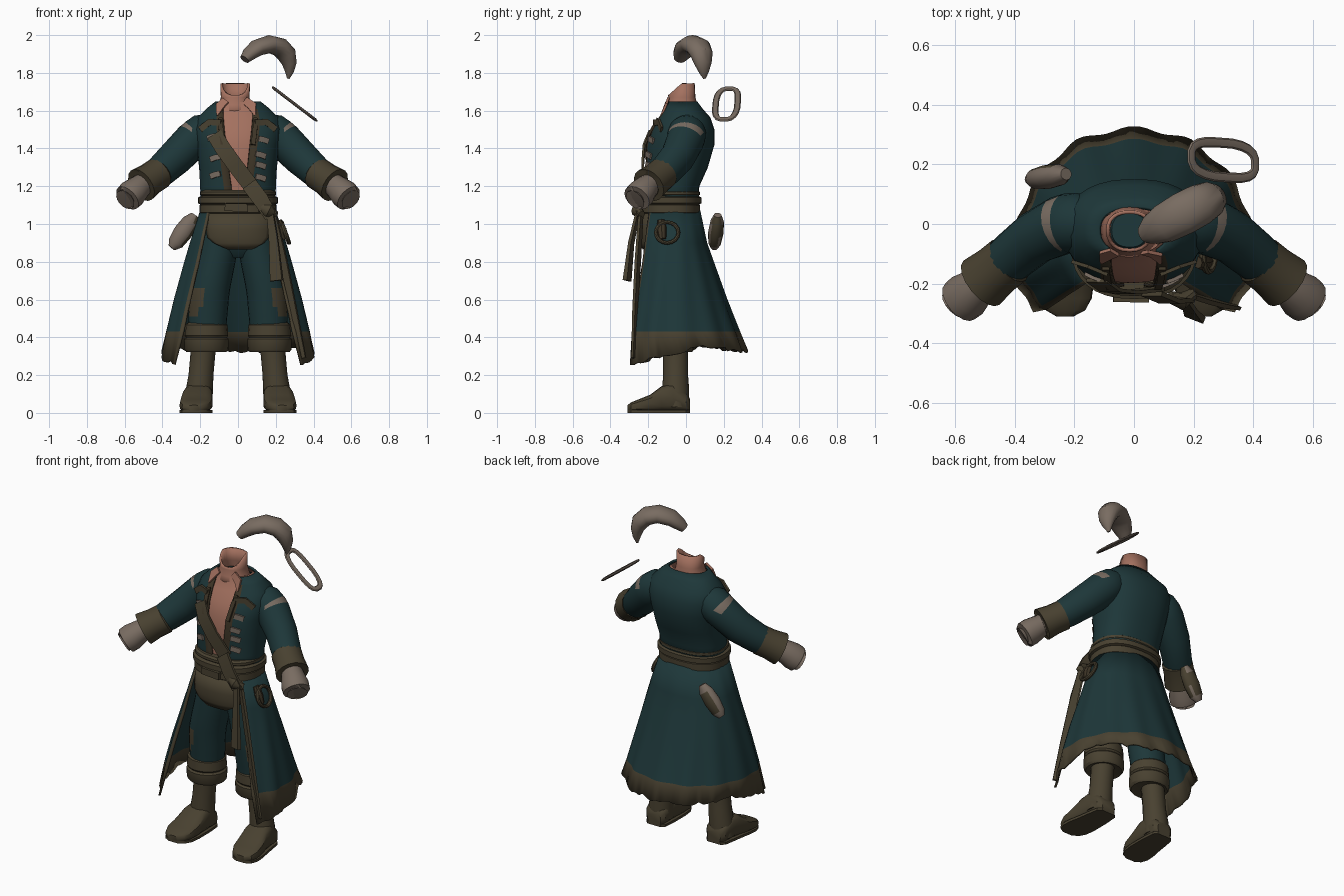
import bpy, bmesh, math, random
from mathutils import Vector

if "Cube" in bpy.data.objects:
    bpy.data.objects.remove(bpy.data.objects["Cube"])

random.seed(4)


def material(name, rgb):
    m = bpy.data.materials.new(name)
    m.diffuse_color = (*rgb, 1)
    m.use_nodes = True
    m.node_tree.nodes["Principled BSDF"].inputs["Base Color"].default_value = m.diffuse_color
    return m


TEAL = material("teal cloth", (0.0125, 0.038, 0.041))
BROWN = material("brown leather", (0.066, 0.053, 0.030))
DARK = material("dark brown", (0.046, 0.034, 0.019))
TAUPE = material("taupe linen", (0.19, 0.15, 0.12))
SKIN = material("skin", (0.37, 0.165, 0.115))


def sgnpow(v, p):
    return math.copysign(abs(v) ** p, v)


def grid(name, rings, mats, closed=True, caps=False, loop=False, rule=None, thick=0):
    """Skin a list of point rings; rule(i, j, centre, normal) picks the material."""
    bm = bmesh.new()
    vs = [[bm.verts.new(p) for p in r] for r in rings]
    n, m, ids = len(vs[0]), len(vs), []
    for i in range(m if loop else m - 1):
        for j in range(n if closed else n - 1):
            k, l = (i + 1) % m, (j + 1) % n
            bm.faces.new((vs[i][j], vs[i][l], vs[k][l], vs[k][j]))
            ids.append((i, j))
    if caps:
        bm.faces.new(vs[0])
        bm.faces.new(vs[-1])
        ids += [(0, 0), (m - 2, 0)]
    bmesh.ops.recalc_face_normals(bm, faces=bm.faces[:])
    if rule:
        for f, (i, j) in zip(bm.faces, ids):
            f.material_index = rule(i, j, f.calc_center_median(), f.normal)
    me = bpy.data.meshes.new(name)
    bm.to_mesh(me)
    bm.free()
    for mt in mats:
        me.materials.append(mt)
    ob = bpy.data.objects.new(name, me)
    bpy.context.collection.objects.link(ob)
    if thick:
        s = ob.modifiers.new("thickness", "SOLIDIFY")
        s.thickness, s.offset = thick, 0
    return ob


def wrap(rings, n=32, p=0.85, front=False, ripple=0):
    """Rounded horizontal rings (z, cx, cy, rx, ry_front, ry_back, half_gap)."""
    out = []
    for z, cx, cy, rx, rf, rb, gap in rings:
        t0 = math.asin(min(1, gap / rx) ** (1 / p)) if gap else 0
        a, b = (-t0, t0) if front else (t0, 2 * math.pi - t0)
        div = n - 1 if gap else n
        ring = []
        for k in range(n):
            t = a + (b - a) * k / div
            s, c = math.sin(t), math.cos(t)
            w = 1 - ripple * (1.1 - z) * math.cos(14 * (t - math.pi) + math.pi)
            ring.append((cx + rx * w * sgnpow(s, p),
                         cy - (rf if c > 0 else rb) * w * sgnpow(c, p), z))
        out.append(ring)
    return out


def sweep(name, pts, mats, side=(0, 0, 1), n=16, loop=False, rule=None, caps=True):
    """Elliptic or (n=4) rectangular section along points (position, a, b); b lies along side."""
    P = [Vector(p[0]) for p in pts]
    m, rings = len(P), []
    for i, (_, a, b) in enumerate(pts):
        t = P[(i + 1) % m] - P[i - 1] if loop else P[min(i + 1, m - 1)] - P[max(i - 1, 0)]
        t.normalize()
        sd = Vector(side)
        sd = (sd - t * sd.dot(t)).normalized()
        up = t.cross(sd)
        o = math.pi / 4 if n == 4 else 0
        g = math.sqrt(2) if n == 4 else 1
        rings.append([P[i] + g * (up * a * math.cos(o + k * math.tau / n)
                                  + sd * b * math.sin(o + k * math.tau / n)) for k in range(n)])
    return grid(name, rings, mats, caps=caps and not loop, loop=loop, rule=rule)


# Coat body, open in a V at the chest
coat = [(1.05, 0, -.07, .19, .14, .13, .025), (1.2, 0, -.07, .195, .135, .135, .035),
        (1.3, 0, -.05, .2, .16, .16, .05), (1.42, 0, -.035, .215, .175, .18, .063),
        (1.5, 0, -.02, .228, .16, .165, .072), (1.56, 0, -.01, .21, .135, .135, .077),
        (1.605, 0, -.015, .165, .1, .1, .078), (1.645, 0, -.02, .115, .085, .075, .075)]
grid("coat_body", wrap(coat), [TEAL, DARK], closed=False, thick=.012,
     rule=lambda i, j, c, n: int(j in (0, 30) and i < 6))
grid("chest", wrap([(z, -.01, cy, rx * .94, rf * .93, rb * .9, 0) for z, _, cy, rx, rf, rb, _ in coat]),
     [SKIN, TEAL], rule=lambda i, j, c, n: int(c.y > -.05 and c.z < 1.62))


def front_y(x, z):
    """Depth of the coat front at a given x and z."""
    for lo, hi in zip(coat, coat[1:]):
        if z <= hi[0]:
            break
    f = max(0, min(1, (z - lo[0]) / (hi[0] - lo[0])))
    cy, rx, rf = (lo[k] + f * (hi[k] - lo[k]) for k in (2, 3, 4))
    s = min(.99, abs(x) / rx) ** (1 / .85)
    return cy - rf * (1 - s * s) ** .425


def ribbon(name, pts, mat, width, off=.012, side=(1, 0, 0)):
    """Flat strip lying on the coat front, through (x, z) points."""
    sweep(name, [((x, front_y(x, z) - off, z), .006, width) for x, z in pts], [mat], side, n=4)


# Neck with rim cut away at the front, and dark lining
neck = wrap([(1.58, -.015, -.02, .1, .09, .075, 0), (1.63, -.015, -.02, .08, .078, .075, 0),
             (1.67, -.015, -.02, .07, .068, .064, 0), (1.745, -.015, -.02, .073, .068, .06, 0)], 24)
neck[-1] = [(x, y, z - 1.0 * max(0, -.025 - y)) for x, y, z in neck[-1]]
grid("neck", neck, [SKIN], thick=.012)
grid("neck_lining", wrap([(1.6, -.015, -.02, .08, .07, .06, 0), (1.635, -.015, -.02, .06, .058, .055, 0)], 20),
     [TEAL], caps=True)

# Coat skirt, open in front, brown hem and edges
skirt = wrap([(1.07, 0, -.07, .195, .18, .14, .15), (.9, 0, -.07, .25, .205, .175, .185),
              (.8, 0, -.08, .28, .205, .22, .205), (.6, 0, -.1, .335, .225, .31, .25),
              (.43, 0, -.11, .375, .25, .385, .285), (.315, 0, -.12, .4, .285, .435, .33)],
             n=72, p=.94, ripple=.025)
skirt[-1] = [(x, y, z + (.04 - .24 * max(0, .1 - y) - .14 * max(0, y - .1)) + random.uniform(-.012, .008))
             for x, y, z in skirt[-1]]
grid("coat_skirt", skirt, [TEAL, BROWN], closed=False, thick=.012,
     rule=lambda i, j, c, n: int(i == 4 or j in (0, 70)))

# Belt in two wraps, with knot
for k, (z0, z1, g) in enumerate([(1.05, 1.11, .014), (1.1, 1.15, .022), (1.145, 1.18, .012)]):
    zs = [(z0, 0), (z0 + .01, g), (z1 - .01, g), (z1, 0)]
    grid("belt_%d" % (k + 1), wrap([(z, 0, -.075, .19 + e, .155 + e, .136 + e, 0) for z, e in zs]), [BROWN],
         caps=True)
sweep("belt_buckle", [((-.07, -.25, 1.09), .012, .02), ((.05, -.252, 1.085), .012, .022)], [BROWN], n=4)
sweep("belt_knot", [((.12, -.245, 1.09), .02, .025), ((.16, -.26, 1.07), .03, .035), ((.2, -.235, 1.05), .02, .02)],
      [BROWN], n=10)

# Hips and front apron
grid("trouser_seat", wrap([(1.06, 0, -.07, .18, .13, .13, 0), (.95, 0, -.07, .19, .13, .13, 0),
                           (.86, 0, -.075, .17, .1, .11, 0), (.82, 0, -.08, .06, .06, .07, 0)]), [TEAL], caps=True)
grid("apron", wrap([(1.06, 0, -.07, .2, .16, .1, .165), (.97, 0, -.07, .205, .17, .1, .165),
                    (.93, 0, -.07, .205, .17, .1, .16), (.9, .005, -.07, .2, .165, .1, .13),
                    (.868, .01, -.07, .2, .155, .1, .065)], n=14, front=True), [BROWN], closed=False, thick=.012)

# Sash across the chest and its hanging tails
ribbon("chest_sash", [(-.125, 1.475), (-.08, 1.4), (-.015, 1.31), (.07, 1.2)], BROWN, .042, .02, (1, 0, .75))
sweep("sash_lower", [((.06, -.235, 1.21), .008, .042), ((.12, -.26, 1.13), .008, .042),
                     ((.175, -.255, 1.04), .008, .035)], [BROWN], (1, 0, .75), n=4)
sweep("sash_tail_long", [((.17, -.255, 1.06), .007, .018), ((.19, -.29, .9), .008, .025),
                         ((.205, -.312, .7), .012, .034)], [BROWN], (1, -.4, 0), n=4)
sweep("sash_tail_thin", [((.19, -.24, 1.04), .008, .016), ((.24, -.255, .8), .008, .022),
                         ((.295, -.27, .55), .008, .016), ((.345, -.278, .29), .006, .016)], [BROWN], (1, -.5, 0), n=4)

# Coat buttons, lapel trims and shirt collar flaps
for s, zs in ((-1, [1.46, 1.35, 1.26]), (1, [1.445, 1.365, 1.31, 1.245])):
    for k, z in enumerate(zs):
        x = .135 if k == 0 else .12
        ribbon("button_tab", [(s * (x - .026), z + .007), (s * x, z + .002), (s * (x + .026), z - .008)],
               TAUPE, .015, .012, (0, 0, 1))
    ribbon("lapel_trim", [(s * .2, 1.5), (s * .15, 1.54), (s * .09, 1.535)], BROWN, .017, .018, (0, 0, 1))
    ribbon("lapel_edge", [(s * .095, 1.56), (s * .088, 1.48), (s * .08, 1.42)], DARK, .012, .014)
    sweep("shirt_collar", [((s * .05 - .015, -.095, 1.655), .006, .02), ((s * .085 - .01, -.105, 1.625), .006, .024),
                           ((s * .1 - .01, -.13, 1.575), .005, .004)], [SKIN], n=4, side=(1, 0, .4))

for s in (1, -1):
    # Sleeve with pale shoulder stripe, turned cuff, linen at the wrist
    sleeve = [((.12, .005, 1.51), .078, .08), ((.19, .005, 1.485), .1, .098), ((.218, .002, 1.462), .102, .1),
              ((.24, -.003, 1.443), .1, .1), ((.33, -.045, 1.353), .09, .095),
              ((.41, -.11, 1.28), .084, .086), ((.48, -.17, 1.225), .072, .072)]
    cuff = [((.42, -.12, 1.27), .07, .07), ((.42, -.122, 1.268), .088, .086), ((.465, -.158, 1.238), .088, .086),
            ((.512, -.197, 1.206), .096, .095), ((.51, -.195, 1.207), .07, .07)]
    linen = [((.49, -.18, 1.22), .058, .058), ((.525, -.21, 1.193), .066, .066), ((.56, -.24, 1.161), .08, .076),
             ((.585, -.26, 1.138), .078, .074), ((.597, -.27, 1.128), .06, .058), ((.575, -.25, 1.147), .03, .03)]

    def flip(pts):
        return [((s * p[0], p[1], p[2]), a, b) for p, a, b in pts]

    sweep("sleeve", flip(sleeve), [TEAL, TAUPE], n=20,
          rule=lambda i, j, c, n: int(i == 2 and n.z > .3 and c.y < .09))
    sweep("sleeve_cuff", flip(cuff), [BROWN])
    sweep("wrist_linen", flip(linen), [TAUPE])

    # Trouser leg with worn knee patch and rolled hem
    grid("trouser_leg", wrap([(z, s * cx, cy, rx, ry, ry, 0) for z, cx, cy, rx, ry in
                              [(.99, .09, -.075, .1, .12), (.85, .108, -.08, .104, .115), (.74, .132, -.08, .107, .11),
                               (.66, .148, -.082, .107, .105), (.61, .154, -.08, .106, .1), (.56, .157, -.077, .105, .099),
                               (.51, .16, -.072, .103, .097), (.45, .162, -.068, .1, .095)]], 24, 1),
         [TEAL, BROWN], caps=True,
         rule=lambda i, j, c, n: int(n.y < -.2 and abs(c.x) > (.2, .2, .2, .17, .19, .215, .2)[i] and 2 < i < 6))
    grid("trouser_hem", wrap([(z, s * .167, -.065, r, r * .95, r * .92, 0) for z, r in
                              [(.478, .098), (.465, .112), (.41, .115), (.4, .108), (.39, .118), (.335, .116),
                               (.322, .106), (.33, .075)]], 20, 1), [BROWN], caps=True)

    # Boot shaft, foot and sole
    grid("boot_shaft", wrap([(z, s * cx, -.055, rx, ry, ry, 0) for z, cx, rx, ry in
                             [(.42, .178, .068, .068), (.3, .187, .066, .066), (.2, .196, .066, .066),
                              (.12, .205, .072, .072), (.03, .21, .074, .07)]], 16, 1), [BROWN], caps=True)
    foot = [(.02, .205, .045, .07), (.0, .207, .066, .1), (-.07, .21, .075, .15), (-.13, .214, .08, .135),
            (-.19, .22, .086, .09), (-.25, .226, .084, .066), (-.29, .23, .066, .05), (-.31, .232, .03, .035)]
    grid("boot_foot", [[(s * (cx + w * sgnpow(math.cos(k * math.tau / 16), .6)), y,
                         .006 + h * (.5 + .5 * sgnpow(math.sin(k * math.tau / 16), .6)))
                        for k in range(16)] for y, cx, w, h in foot], [BROWN], caps=True)
    sole = [(s * (cx + d * w), y) for d, ft in ((1, foot), (-1, foot[::-1])) for y, cx, w, h in ft]
    grid("boot_sole", [[(x, y, z) for x, y in sole] for z in (0, .015)], [BROWN], caps=True)

# Loop and small pouch hanging at the left hip
sweep("hip_loop", [((.25 + .02 * math.sin(t), -.1 + .06 * math.cos(t), .955 - .055 * math.sin(t)), .01, .012)
                   for t in [k * math.tau / 16 for k in range(16)]], [BROWN], (1, 0, 0), n=8, loop=True)
sweep("hip_pouch", [((.215, -.13, 1.02), .015, .02), ((.235, -.13, .97), .022, .028), ((.25, -.125, .92), .016, .02)],
      [DARK], (0, 1, 0), n=8)

# Loose pouch behind the other hip
sweep("loose_pouch", [((-.352, .15, .874), .02, .018), ((-.33, .152, .9), .042, .034), ((-.292, .158, .955), .05, .041),
                      ((-.252, .165, 1.012), .044, .036), ((-.228, .168, 1.047), .022, .02)], [TAUPE, BROWN], (0, 1, 0),
      n=16, rule=lambda i, j, c, n: int((i in (1, 2) and n.y > .7) or n.x > .6))

# Floating headscarf crescent and strap ring
sweep("headscarf", [((.035, -.035, 1.872), .026, .032), ((.06, -.02, 1.9), .036, .052), ((.1, 0, 1.932), .044, .066),
                    ((.165, .035, 1.952), .048, .072), ((.222, .065, 1.936), .051, .07), ((.257, .083, 1.898), .05, .062),
                    ((.272, .09, 1.85), .037, .048), ((.272, .095, 1.805), .022, .028), ((.266, .098, 1.77), .006, .008)],
      [TAUPE], (-.45, .89, 0), n=16)
sweep("strap_ring", [((.3 + .108 * sgnpow(math.cos(t), .7), .215 - .014 * math.cos(t) + .058 * sgnpow(math.sin(t), .7),
                       1.635 - .082 * sgnpow(math.cos(t), .7)), .017, .008)
                     for t in [(k + .5) * math.tau / 20 for k in range(20)]],
      [TAUPE], (.6, 0, .8), n=8, loop=True)

# Smooth shading with crisp edges
for ob in bpy.context.scene.objects:
    ob.select_set(True)
    bpy.context.view_layer.objects.active = ob
bpy.ops.object.shade_smooth_by_angle(angle=math.radians(35))
